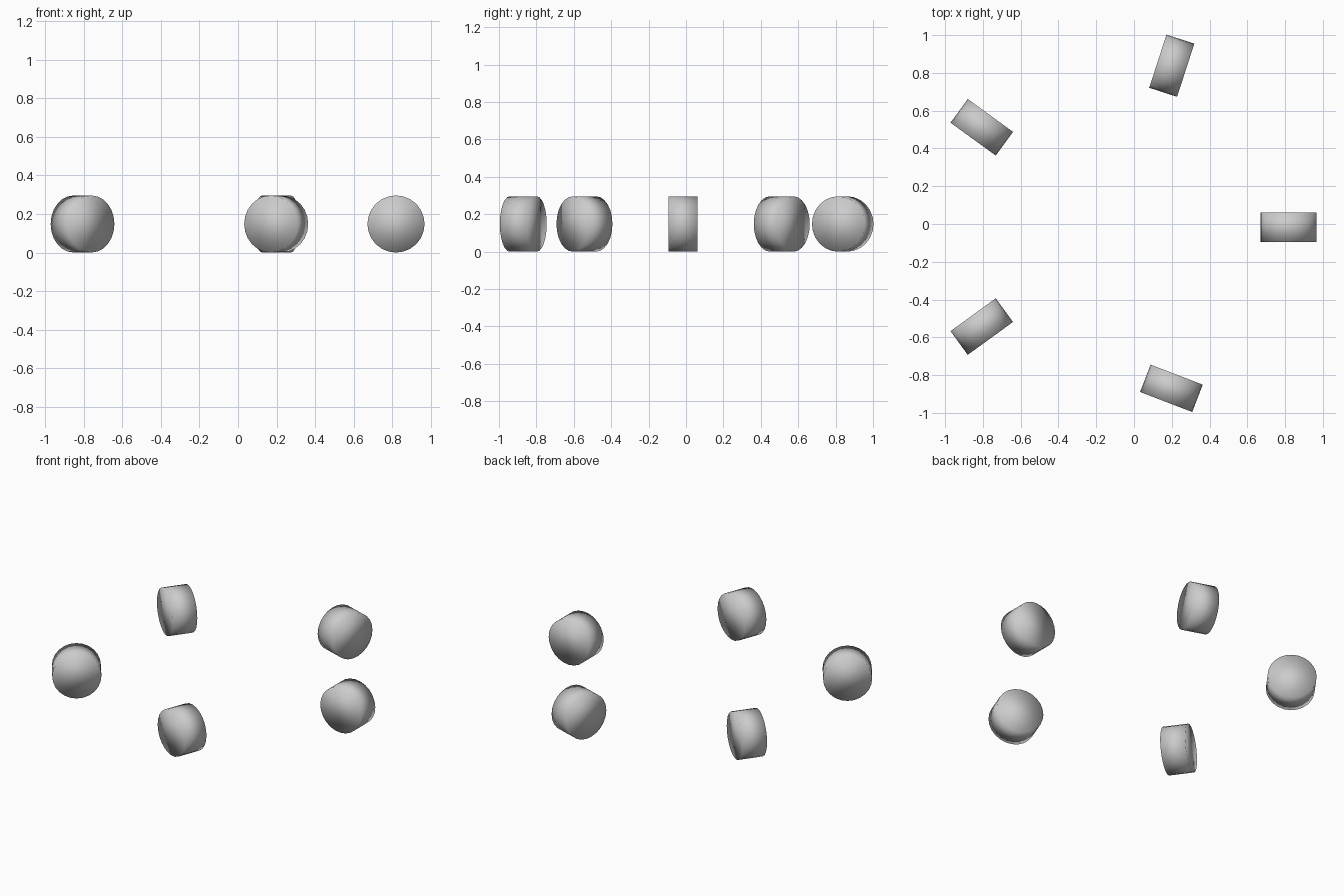
import bpy
from math import radians, pi

if "Cube" in bpy.data.objects:
    bpy.data.objects.remove(bpy.data.objects["Cube"])

RADIUS, WIDTH = 0.148, 0.155

# Five castor wheels in a ring: centre x, centre y, rolling direction in degrees
WHEELS = [
    (0.819, -0.017, 0),
    (0.200, 0.838, 72),
    (-0.806, 0.512, 144),
    (-0.806, -0.543, 216),
    (0.198, -0.870, -21),
]


def castor_wheel(index, x, y, heading):
    # Plain capped cylinder lying on its side, softly shaded over its edges
    bpy.ops.mesh.primitive_cylinder_add(
        vertices=24, radius=RADIUS, depth=WIDTH,
        location=(x, y, RADIUS), rotation=(pi / 2, 0, radians(heading)))
    wheel = bpy.context.object
    wheel.name = f"castor_wheel_{index}"
    bpy.ops.object.shade_smooth()


for i, (x, y, heading) in enumerate(WHEELS, 1):
    castor_wheel(i, x, y, heading)
